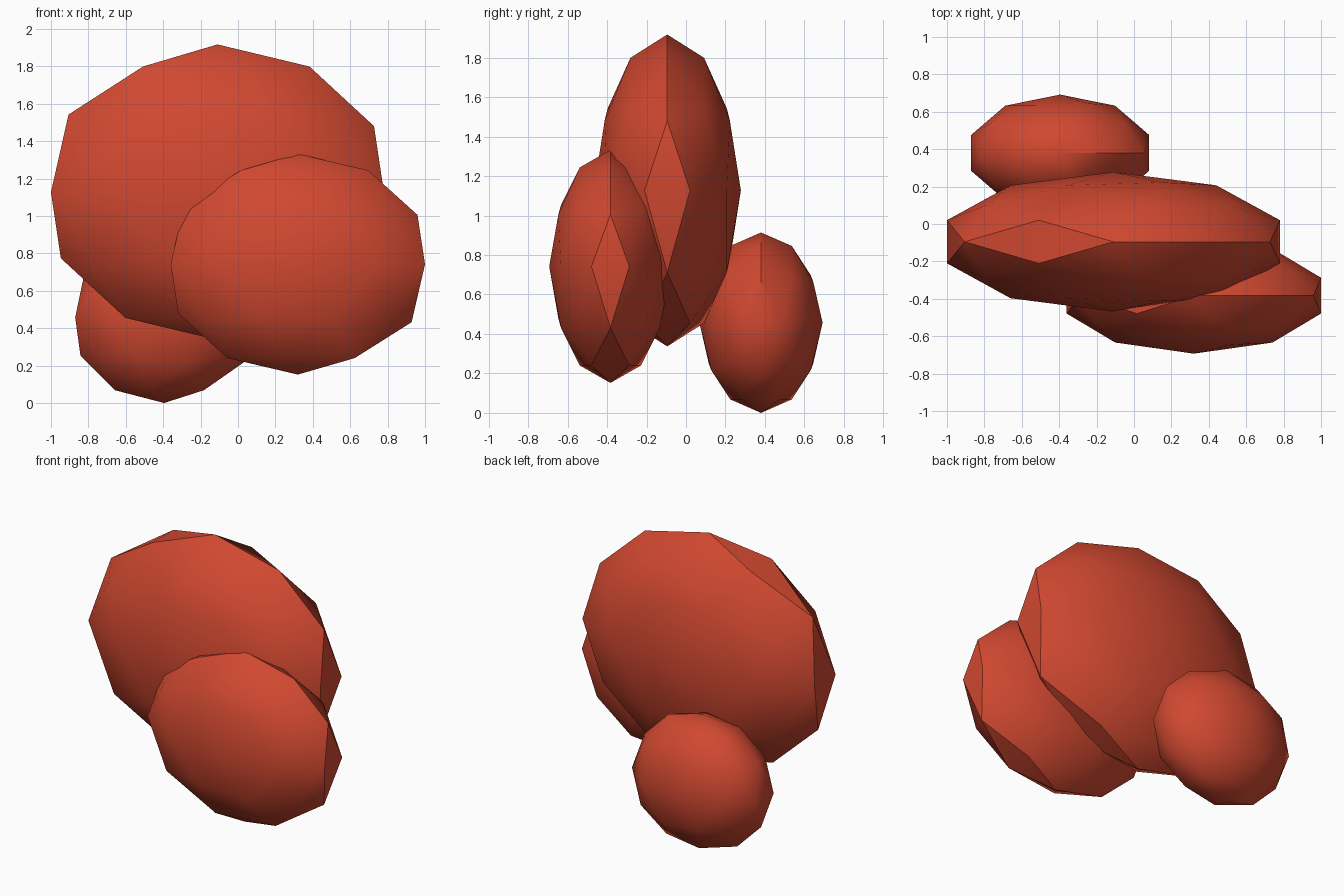
import bpy
import math

cube = bpy.data.objects.get("Cube")
if cube:
    bpy.data.objects.remove(cube, do_unlink=True)

# One warm red for every clump
red = bpy.data.materials.new("warm_red")
red.use_nodes = True
colour = (0.63, 0.065, 0.03, 1)
red.diffuse_color = colour
red.node_tree.nodes["Principled BSDF"].inputs["Base Color"].default_value = colour


def clump(name, centre, radii):
    """Low-poly squashed ball with smooth faces and sharp rims."""
    bpy.ops.mesh.primitive_ico_sphere_add(subdivisions=2, radius=1, location=centre)
    ob = bpy.context.object
    ob.name = name
    ob.scale = radii
    bpy.ops.object.transform_apply(location=False, rotation=False, scale=True)
    ob.data.materials.append(red)
    bpy.ops.object.shade_smooth_by_angle(angle=math.radians(30))
    return ob


# Large middle clump, medium front clump, small back clump
clump("large_middle_clump", (-0.11, -0.095, 1.127), (0.936, 0.373, 0.79))
clump("front_clump", (0.32, -0.383, 0.742), (0.715, 0.31, 0.59))
clump("back_clump", (-0.395, 0.38, 0.457), (0.5, 0.312, 0.457))
